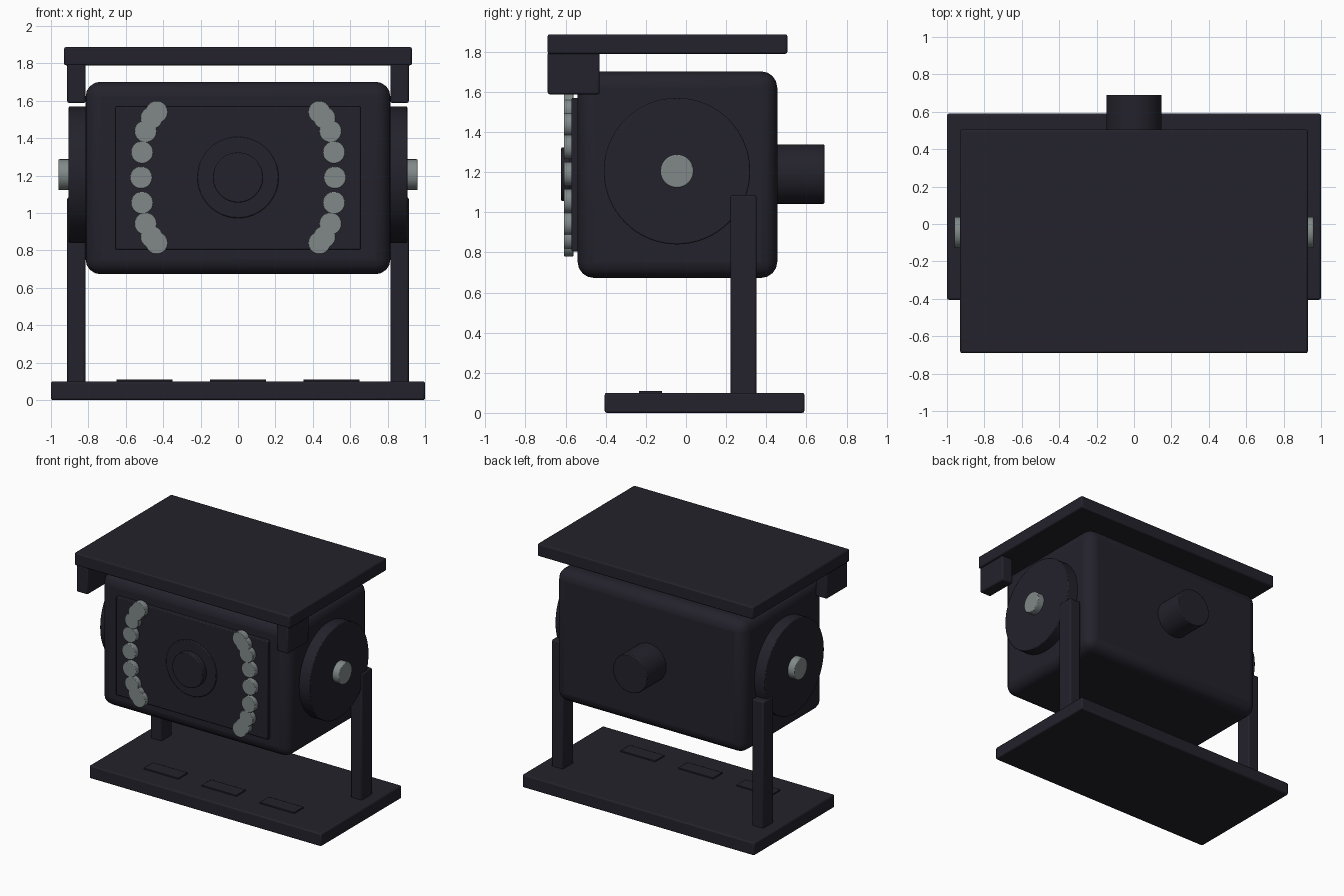
import bpy, math
from mathutils import Vector

if "Cube" in bpy.data.objects:
    bpy.data.objects.remove(bpy.data.objects["Cube"])


def material(name, rgb):
    m = bpy.data.materials.new(name)
    m.diffuse_color = (*rgb, 1)
    m.use_nodes = True
    m.node_tree.nodes["Principled BSDF"].inputs["Base Color"].default_value = m.diffuse_color
    return m


DARK = material("charcoal", (0.017, 0.016, 0.025))
GREY = material("lamp_grey", (0.22, 0.25, 0.25))


def finish(o, name, mat, bevel, segments):
    o.name = name
    o.data.materials.append(mat)
    if bevel:
        b = o.modifiers.new("bevel", 'BEVEL')
        b.width, b.segments = bevel, segments
        b.limit_method = 'ANGLE'
        b.angle_limit = math.radians(40)
    bpy.ops.object.shade_smooth_by_angle(angle=math.radians(35))
    return o


def box(name, lo, hi, mat=DARK, bevel=0.01, segments=2):
    lo, hi = Vector(lo), Vector(hi)
    bpy.ops.mesh.primitive_cube_add(size=1, location=(lo + hi) / 2)
    o = bpy.context.object
    o.scale = hi - lo
    bpy.ops.object.transform_apply(location=False, rotation=False, scale=True)
    return finish(o, name, mat, bevel, segments)


def disc(name, a, b, r, mat=DARK, bevel=0.006, sides=48):
    """Cylinder running from point a to point b."""
    a, b = Vector(a), Vector(b)
    d = b - a
    bpy.ops.mesh.primitive_cylinder_add(
        vertices=sides, radius=r, depth=d.length, location=(a + b) / 2,
        rotation=d.to_track_quat('Z', 'Y').to_euler())
    return finish(bpy.context.object, name, mat, bevel, 2)


# Base plate with three raised pads
box("base_plate", (-1, -0.405, 0), (1, 0.59, 0.1))
for x in (-0.5, 0, 0.5):
    box("base_pad", (x - 0.15, -0.235, 0.09), (x + 0.15, -0.12, 0.11), bevel=0.003)

# Housing, front panel, rear cable gland
box("housing", (-0.815, -0.54, 0.673), (0.815, 0.455, 1.702), bevel=0.08, segments=4)
box("front_panel", (-0.655, -0.57, 0.805), (0.655, -0.53, 1.57), bevel=0.006)
disc("cable_gland", (0, 0.44, 1.19), (0, 0.69, 1.19), 0.148)

# Lens
disc("lens_ring", (0, -0.55, 1.19), (0, -0.58, 1.19), 0.217)
disc("lens", (0, -0.56, 1.19), (0, -0.622, 1.19), 0.134)

# Sun shield
box("sun_shield", (-0.93, -0.69, 1.79), (0.93, 0.505, 1.887))

# Half of one lamp arc: x and height above the lens centre
ARC = [(0.435, 0.35), (0.462, 0.318), (0.494, 0.247), (0.513, 0.135), (0.518, 0)]

for s in (-1, 1):
    # Lamps in a mirrored arc
    for x, h in ARC:
        for z in {h, -h}:
            disc("lamp", (s * x, -0.56, 1.19 + z), (s * x, -0.608, 1.19 + z),
                 0.06, GREY, 0.004, 32)
    # Side pivots, posts and shield brackets
    disc("pivot_disc", (s * 0.8, -0.045, 1.205), (s * 0.905, -0.045, 1.205), 0.365, sides=64)
    disc("pivot_bolt", (s * 0.89, -0.045, 1.205), (s * 0.96, -0.045, 1.205), 0.083, GREY)
    x0, x1 = sorted((s * 0.815, s * 0.913))
    box("support_post", (x0, 0.222, 0.09), (x1, 0.352, 1.085))
    box("shield_bracket", (x0, -0.69, 1.588), (x1, -0.43, 1.80))
